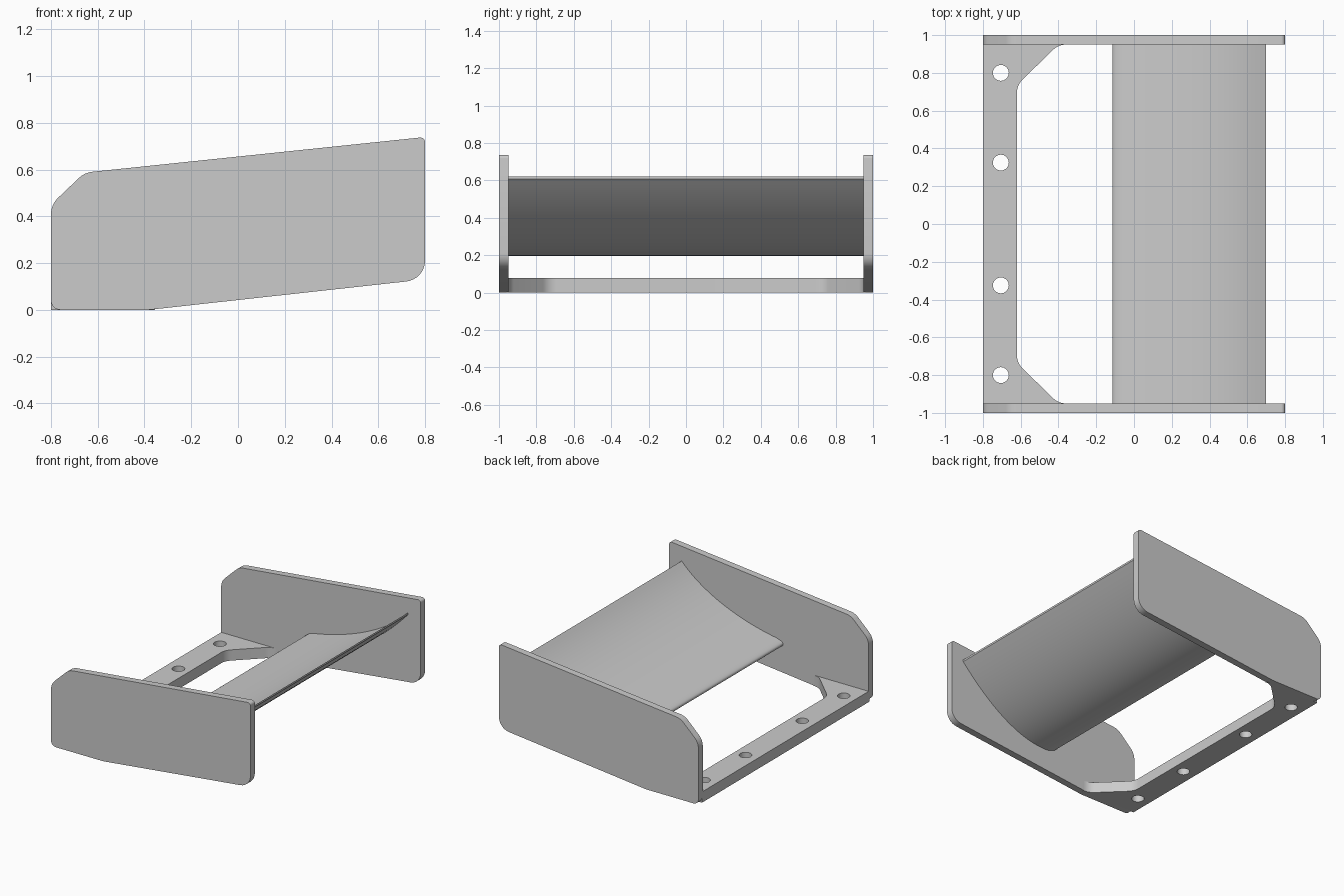
import bpy, bmesh, math
from mathutils import Vector, Matrix
from mathutils.geometry import interpolate_bezier

cube = bpy.data.objects.get("Cube")
if cube:
    bpy.data.objects.remove(cube, do_unlink=True)

grey = bpy.data.materials.new("plain_grey")
grey.use_nodes = True
colour = (0.6, 0.6, 0.6, 1)
grey.diffuse_color = colour
grey.node_tree.nodes["Principled BSDF"].inputs["Base Color"].default_value = colour


def rounded(corners, steps=8):
    """Outline from (x, y, radius) corners, each filleted with an arc."""
    out = []
    n = len(corners)
    for i, (x, y, r) in enumerate(corners):
        p = Vector((x, y))
        if r == 0:
            out.append(p)
            continue
        a = (Vector(corners[i - 1][:2]) - p).normalized()
        b = (Vector(corners[(i + 1) % n][:2]) - p).normalized()
        half = a.angle(b) / 2
        centre = p + (a + b).normalized() * (r / math.sin(half))
        start = p + a * (r / math.tan(half)) - centre
        end = p + b * (r / math.tan(half)) - centre
        sweep = math.pi - 2 * half
        for k in range(steps + 1):
            t = k / steps
            arc = start * math.sin((1 - t) * sweep) + end * math.sin(t * sweep)
            out.append(centre + arc / math.sin(sweep))
    return out


def circle(x, y, r, steps=32):
    return [Vector((x + r * math.cos(a), y + r * math.sin(a)))
            for a in (2 * math.pi * k / steps for k in range(steps))]


def slab(name, loops, depth, matrix):
    """Fill the outline (with holes), extrude it by depth and place it."""
    bm = bmesh.new()
    edges = []
    for loop in loops:
        verts = [bm.verts.new((p.x, p.y, 0)) for p in loop]
        edges += [bm.edges.new((verts[i - 1], verts[i])) for i in range(len(verts))]
    bmesh.ops.triangle_fill(bm, edges=edges, use_beauty=True)
    extruded = bmesh.ops.extrude_face_region(bm, geom=bm.faces[:], use_keep_orig=True)
    moved = [g for g in extruded["geom"] if isinstance(g, bmesh.types.BMVert)]
    bmesh.ops.translate(bm, verts=moved, vec=(0, 0, depth))
    bmesh.ops.recalc_face_normals(bm, faces=bm.faces[:])
    bm.transform(matrix)
    mesh = bpy.data.meshes.new(name)
    bm.to_mesh(mesh)
    bm.free()
    mesh.materials.append(grey)
    obj = bpy.data.objects.new(name, mesh)
    bpy.context.collection.objects.link(obj)
    bpy.ops.object.select_all(action="DESELECT")
    obj.select_set(True)
    bpy.context.view_layer.objects.active = obj
    bpy.ops.object.shade_smooth_by_angle(angle=math.radians(30))
    return obj


def upright(y):
    """Stand an x-z outline up; its depth runs toward the front from y."""
    return Matrix.Translation((0, y, 0)) @ Matrix.Rotation(math.pi / 2, 4, "X")


# End plates
plate = rounded([(-0.8, 0, 0.04), (-0.38, 0, 0.2), (0.8, 0.13, 0.09),
                 (0.8, 0.739, 0.02), (-0.656, 0.587, 0.1), (-0.8, 0.45, 0.1)])
slab("front_end_plate", [plate], 0.05, upright(-0.95))
slab("back_end_plate", [plate], 0.05, upright(1))

# Mounting base with corner gussets and bolt holes
half = [(-0.355, -0.96, 0), (-0.355, -0.95, 0), (-0.4, -0.95, 0.1), (-0.62, -0.735, 0.1)]
outline = [(-0.8, -0.96, 0)] + half + [(x, -y, r) for x, y, r in reversed(half)]
outline.append((-0.8, 0.96, 0))
holes = [circle(-0.705, y, 0.042) for y in (-0.8, -0.325, 0.325, 0.8)]
slab("mounting_base", [rounded(outline)] + holes, 0.078, Matrix.Identity(4))

# Wing blade: concave top, rounded nose and curved underside
tail_top, tail_low = (0.7, 0.622), (0.7, 0.608)
nose_top, nose_low = (-0.06, 0.268), (-0.02, 0.195)
curves = [(nose_top, (0.22, 0.315), (0.52, 0.43), tail_top),
          (tail_low, (0.5, 0.39), (0.25, 0.195), nose_low),
          (nose_low, (-0.08, 0.195), (-0.175, 0.24), nose_top)]
section = []
for i, handles in enumerate(curves):
    points = interpolate_bezier(*[Vector(h) for h in handles], 24)
    section += [p.to_2d() for p in (points if i == 0 else points[:-1])]
    if i == 1:
        continue
section = section[:]
slab("wing_blade", [section], 1.91, upright(0.955))
